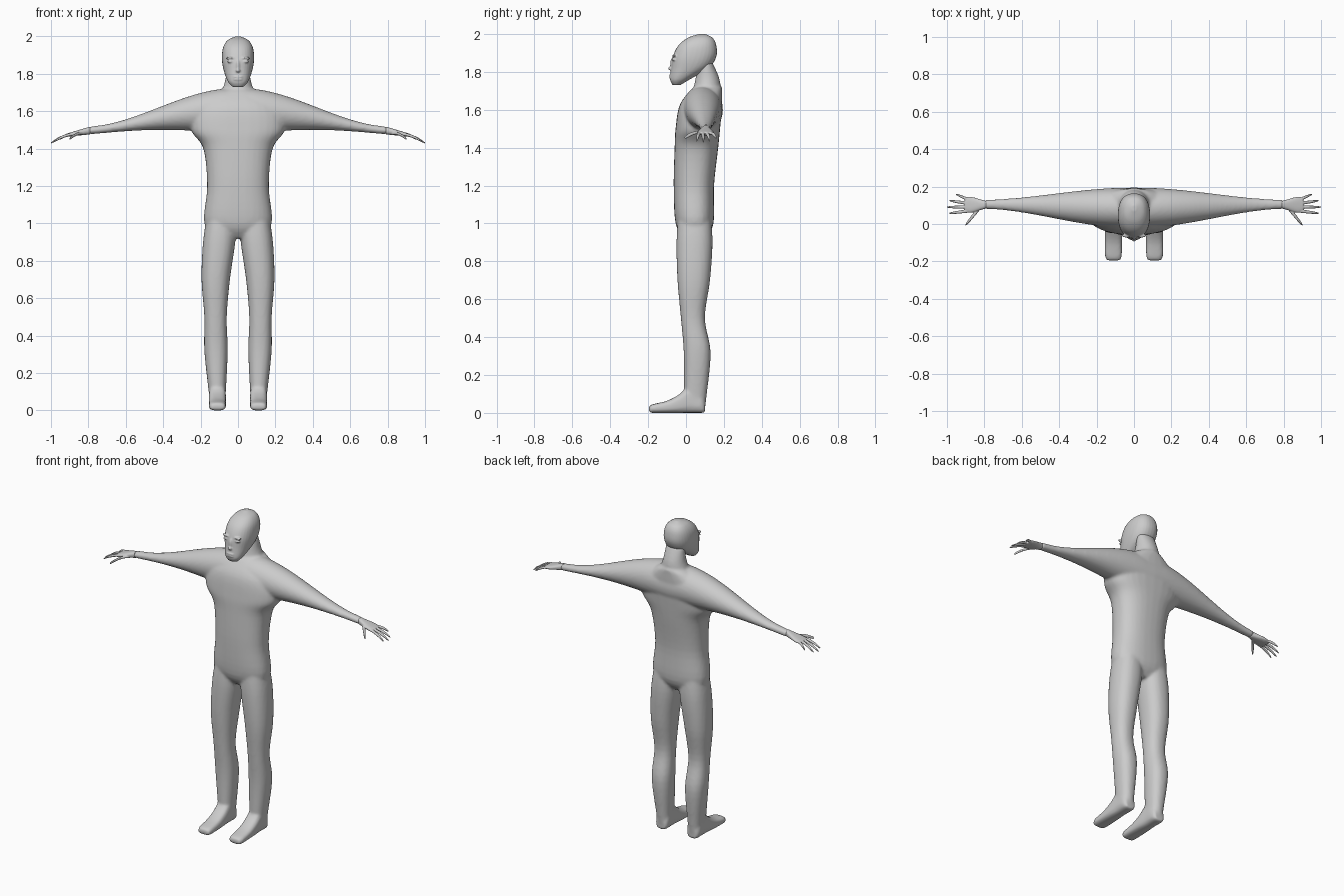
import bpy, bmesh
from math import cos, sin, pi, copysign
from mathutils import Matrix, Vector

if "Cube" in bpy.data.objects:
    bpy.data.objects.remove(bpy.data.objects["Cube"])

grey = (0.6, 0.6, 0.6, 1)
skin = bpy.data.materials.new("light grey")
skin.use_nodes = True
skin.diffuse_color = grey
skin.node_tree.nodes["Principled BSDF"].inputs["Base Color"].default_value = grey


def spline(rows, steps=5):
    """Smoothly interpolate between cross-section rows."""
    rows = [Vector(row) for row in rows]
    points = [rows[0]] + rows + [rows[-1]]
    out = []
    for before, start, end, after in zip(points, points[1:], points[2:], points[3:]):
        slope_in, slope_out = (end - before) / 2, (after - start) / 2
        for i in range(steps):
            t = i / steps
            ease = t * t * (3 - 2 * t)
            out.append(start.lerp(end, ease) + slope_in * (t * (1 - t) ** 2)
                       - slope_out * (t * t * (1 - t)))
    return out + [rows[-1]]


def loft(bm, axis, rows, side=1, power=2, sides=32):
    """Skin rounded sections (position, a min, a max, b min, b max) along an axis."""
    rings = []
    for t, a_min, a_max, b_min, b_max in spline(rows):
        ring = []
        for k in range(sides):
            angle = 2 * pi * k / sides
            u, v = [copysign(abs(w) ** (2 / power), w) for w in (cos(angle), sin(angle))]
            a = (a_min + a_max + u * (a_max - a_min)) / 2
            b = (b_min + b_max + v * (b_max - b_min)) / 2
            x, y, z = {"x": (t, a, b), "y": (a, t, b), "z": (a, b, t)}[axis]
            ring.append(bm.verts.new((x * side, y, z)))
        rings.append(ring)
    faces = [bm.faces.new(rings[0]), bm.faces.new(rings[-1])]
    for low, high in zip(rings, rings[1:]):
        for k in range(sides):
            faces.append(bm.faces.new((low[k - 1], low[k], high[k], high[k - 1])))
    bmesh.ops.recalc_face_normals(bm, faces=faces)


def ball(bm, centre, radii):
    placement = Matrix.Translation(centre) @ Matrix.Diagonal((*radii, 1))
    bmesh.ops.create_uvsphere(bm, u_segments=24, v_segments=16, radius=1, matrix=placement)


def finish(bm, name, voxel, passes):
    """Fuse overlapping volumes into one soft skin."""
    mesh = bpy.data.meshes.new(name)
    bm.to_mesh(mesh)
    bm.free()
    mesh.materials.append(skin)
    ob = bpy.data.objects.new(name, mesh)
    bpy.context.collection.objects.link(ob)
    fuse = ob.modifiers.new("fuse", "REMESH")
    fuse.mode = "VOXEL"
    fuse.voxel_size = voxel
    fuse.use_smooth_shade = True
    soften = ob.modifiers.new("soften", "SMOOTH")
    soften.factor = 0.5
    soften.iterations = passes


def symmetric(rows):
    """Turn (height, half width, front, back) into centred sections."""
    return [(z, -half, half, front, back) for z, half, front, back in rows]


def arm_section(x):
    """Broad at the shoulder, easing down to the wrist."""
    ease = cos(pi * x / 0.85)
    front, back = 0.03 - 0.052 * ease, 0.162 + 0.033 * ease
    return x, front, back, 1.475 + 0.025 * sin(pi * x / 0.8), 1.62 + 0.105 * ease


# Torso and neck
body = bmesh.new()
loft(body, "z", symmetric([
    (0.92, 0.1, -0.01, 0.1), (1, 0.18, -0.055, 0.145), (1.2, 0.165, -0.065, 0.148),
    (1.4, 0.185, -0.06, 0.17), (1.5, 0.25, -0.055, 0.18), (1.62, 0.23, -0.035, 0.19),
    (1.7, 0.12, 0.02, 0.19), (1.72, 0.07, 0.05, 0.19)]), power=2.4)
loft(body, "z", symmetric([
    (1.64, 0.12, 0.03, 0.18), (1.75, 0.072, 0.047, 0.18), (1.85, 0.06, 0.07, 0.14)]))

for side in (1, -1):
    # Arm
    loft(body, "x", [arm_section(i / 10) for i in range(9)], side)
    # Leg
    loft(body, "z", [
        (1.05, 0.01, 0.165, -0.04, 0.13), (0.9, 0.015, 0.187, -0.05, 0.14),
        (0.7, 0.043, 0.195, -0.045, 0.127), (0.5, 0.06, 0.18, -0.027, 0.1),
        (0.32, 0.055, 0.18, -0.012, 0.13), (0.1, 0.065, 0.157, -0.01, 0.11),
        (0.02, 0.07, 0.15, -0.01, 0.1)], side, 2.3)
    # Foot, from heel to toe
    loft(body, "y", [(y, 0.11 - half, 0.11 + half, 0, top) for y, half, top in (
        (0.1, 0.03, 0.06), (0.08, 0.043, 0.1), (0.02, 0.045, 0.14),
        (-0.04, 0.046, 0.095), (-0.1, 0.046, 0.064), (-0.17, 0.045, 0.047),
        (-0.195, 0.036, 0.038))], side, 3)
finish(body, "body", 0.009, 5)

# Head
head = bmesh.new()
loft(head, "z", symmetric([
    (1.73, 0.03, -0.07, -0.03), (1.76, 0.055, -0.084, 0.02), (1.82, 0.077, -0.078, 0.12),
    (1.88, 0.086, -0.07, 0.16), (1.94, 0.08, -0.04, 0.16), (1.98, 0.055, 0.01, 0.14),
    (2, 0.012, 0.07, 0.1)]), power=2.3)
# Nose bridge, nose tip and lips
ball(head, (0, -0.07, 1.84), (0.012, 0.014, 0.036))
ball(head, (0, -0.083, 1.818), (0.012, 0.011, 0.01))
for z in (1.783, 1.77):
    ball(head, (0, -0.079, z), (0.027, 0.01, 0.006))
# Brows and eyelids
for x in (-0.04, 0.04):
    ball(head, (x, -0.062, 1.884), (0.026, 0.011, 0.007))
    ball(head, (x, -0.064, 1.865), (0.019, 0.01, 0.006))
finish(head, "head", 0.0045, 3)

# Fingers fan out from the palm as (base, tip, radius), thumb first
fingers = [(Vector((0.835, 0.075, 1.482)), Vector((0.9, -0.004, 1.452)), 0.014)]
for i in range(4):
    reach = (i - 1) ** 2
    base = Vector((0.885, 0.07 + 0.02 * i, 1.477))
    tip = Vector((1 - 0.012 * reach, 0.057 + 0.034 * i, 1.43 + 0.005 * reach))
    fingers.append((base, tip, 0.009))

for side, name in ((1, "left_hand"), (-1, "right_hand")):
    hand = bmesh.new()
    # Wrist and palm, thinning and drooping outwards
    palm = []
    for x, half in ((0.79, 0.02), (0.82, 0.028), (0.86, 0.04), (0.885, 0.042), (0.905, 0.033)):
        droop = x - 0.8
        middle, thick = 1.495 - droop / 5, 0.02 - droop / 10
        palm.append((x, 0.103 - half, 0.103 + half, middle - thick, middle + thick))
    loft(hand, "x", palm, side, 2.4)
    for base, tip, radius in fingers:
        rows = []
        for t in (-0.2, 0.2, 0.6, 0.9, 1):
            x, y, z = base.lerp(tip, t)
            z += 0.03 * t * (1 - t)
            wide = radius * (1 - 0.6 * abs(t) ** 3)
            thick = min(wide, 0.008)
            rows.append((x, y - wide, y + wide, z - thick, z + thick))
        loft(hand, "x", rows, side, sides=16)
    finish(hand, name, 0.003, 2)
